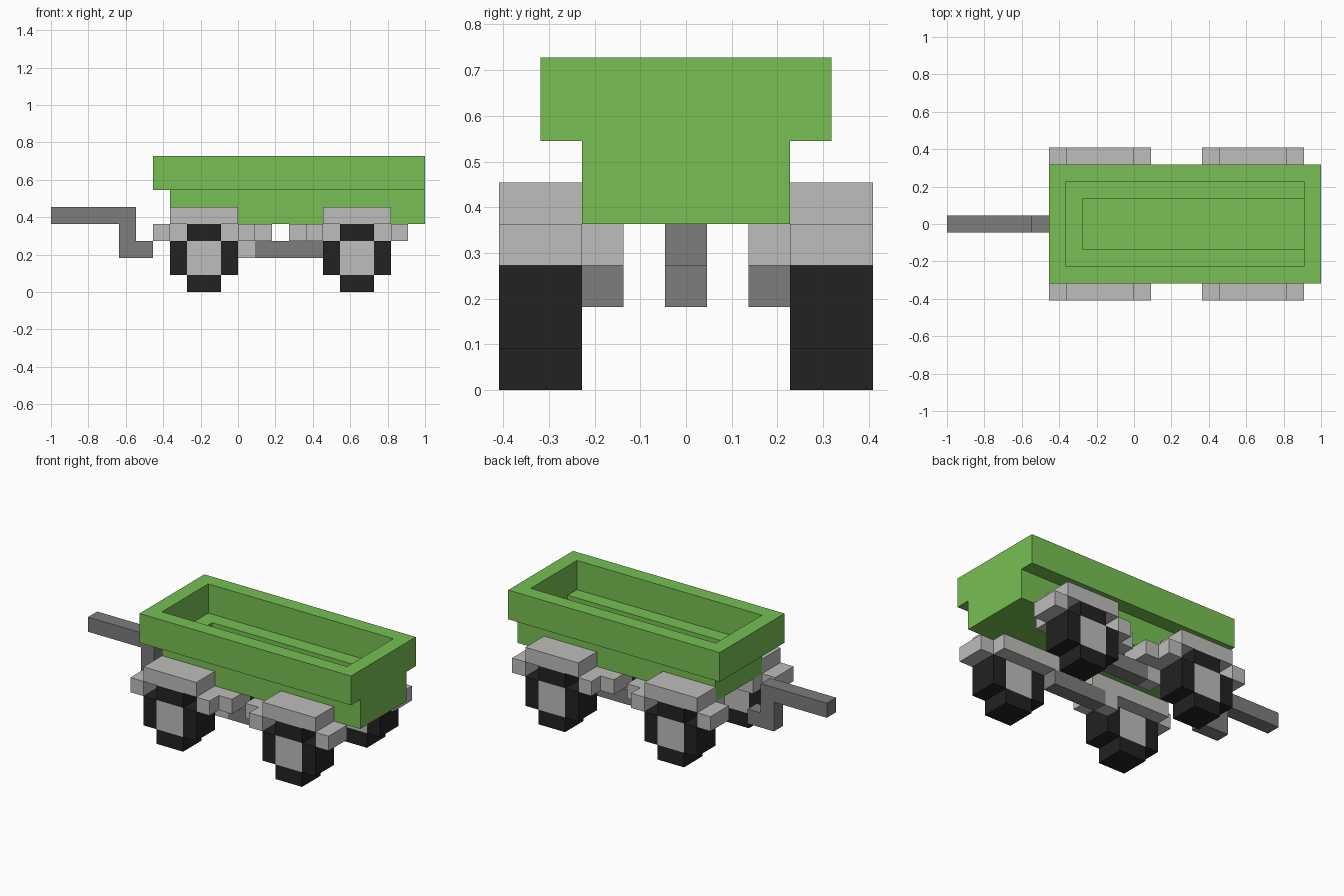
import bpy
import bmesh
from mathutils import Vector

U = 1 / 11  # one block of the blocky grid

if "Cube" in bpy.data.objects:
    bpy.data.objects.remove(bpy.data.objects["Cube"])


def material(name, color):
    m = bpy.data.materials.new(name)
    m.use_nodes = True
    m.diffuse_color = (*color, 1)
    m.node_tree.nodes["Principled BSDF"].inputs["Base Color"].default_value = (*color, 1)
    return m


GREEN = material("green paint", (0.184, 0.527, 0.087))
LIGHT = material("light grey metal", (0.509, 0.515, 0.502))
DARK = material("dark grey metal", (0.205, 0.205, 0.205))
BLACK = material("black rubber", (0.016, 0.016, 0.016))


def finish(name, bm, mat, mirror=False):
    bmesh.ops.scale(bm, vec=(U, U, U), verts=bm.verts)
    mesh = bpy.data.meshes.new(name)
    bm.to_mesh(mesh)
    bm.free()
    mesh.materials.append(mat)
    ob = bpy.data.objects.new(name, mesh)
    bpy.context.collection.objects.link(ob)
    if mirror:
        mod = ob.modifiers.new("Mirror", "MIRROR")
        mod.use_axis = (False, True, False)
        mod.use_clip = False
        mod.use_mirror_merge = False
    return ob


def blocks(name, mat, y, spans, mirror=True):
    """Boxes sharing one y range; each span is (x0, x1, z0, z1) in blocks."""
    bm = bmesh.new()
    for x0, x1, z0, z1 in spans:
        low, high = Vector((x0, y[0], z0)), Vector((x1, y[1], z1))
        verts = bmesh.ops.create_cube(bm, size=1)["verts"]
        bmesh.ops.scale(bm, vec=high - low, verts=verts)
        bmesh.ops.translate(bm, vec=(low + high) / 2, verts=verts)
    return finish(name, bm, mat, mirror)


def prism(name, mat, profile, half):
    """Extrude an x-z outline across y."""
    bm = bmesh.new()
    face = bm.faces.new([bm.verts.new((x, -half, z)) for x, z in profile])
    out = bmesh.ops.extrude_face_region(bm, geom=[face])["geom"]
    moved = [g for g in out if isinstance(g, bmesh.types.BMVert)]
    bmesh.ops.translate(bm, vec=(0, 2 * half, 0), verts=moved)
    bmesh.ops.recalc_face_normals(bm, faces=bm.faces)
    return finish(name, bm, mat)


def tub(name, mat, rings):
    """Rectangular rings (x0, x1, half_width, z) joined from outer base to inner floor."""
    bm = bmesh.new()
    loops = [[bm.verts.new(p) for p in ((a, -w, z), (b, -w, z), (b, w, z), (a, w, z))]
             for a, b, w, z in rings]
    for low, high in zip(loops, loops[1:]):
        for i in range(4):
            j = (i + 1) % 4
            quad = [low[i], low[j], high[j], high[i]]
            normal = (quad[2].co - quad[0].co).cross(quad[3].co - quad[1].co)
            if normal.length > 0.01:
                bm.faces.new(quad)
    bm.faces.new(loops[0][::-1])
    bm.faces.new(loops[-1])
    return finish(name, bm, mat)


# Stepped cargo tub, open at the top
tub("cargo_tub", GREEN, [
    (-4, 11, 2.5, 4), (-4, 11, 2.5, 6), (-5, 11, 3.5, 6), (-5, 11, 3.5, 8),
    (-4, 10, 2.5, 8), (-4, 10, 2.5, 6), (-3, 10, 1.5, 6), (-3, 10, 1.5, 5)])

# Cranked tow bar
prism("tow_bar", DARK, [(-11, 4), (-7, 4), (-7, 2), (-5, 2), (-5, 3),
                        (-6, 3), (-6, 5), (-11, 5)], 0.5)

# Wheels, hubs and arched fenders, mirrored across the centre line
OUTER, INNER = (2.5, 4.5), (1.5, 2.5)
for label, c in (("leading", -2), ("trailing", 7)):
    blocks(label + "_tyres", BLACK, OUTER, [
        (c - 1, c + 1, 0, 1), (c - 1, c + 1, 3, 4),
        (c - 2, c - 1, 1, 3), (c + 1, c + 2, 1, 3)])
    blocks(label + "_hubs", LIGHT, OUTER, [(c - 1, c + 1, 1, 3)])
    blocks(label + "_fenders", LIGHT, OUTER, [
        (c - 2, c + 2, 4, 5), (c - 3, c - 2, 3, 4), (c + 2, c + 3, 3, 4)])
    blocks(label + "_inner_plates", LIGHT, INNER, [(c - 2, c + 2, 3, 4)])

# Brackets and side rails between the axles
blocks("rail_brackets", LIGHT, (1.5, 3.5), [(1, 2, 3, 4), (3, 4, 3, 4)])
blocks("bracket_links", LIGHT, INNER, [(0, 1, 2, 4), (4, 5, 3, 4)])
blocks("side_rails", DARK, INNER, [(1, 5, 2, 3)])
